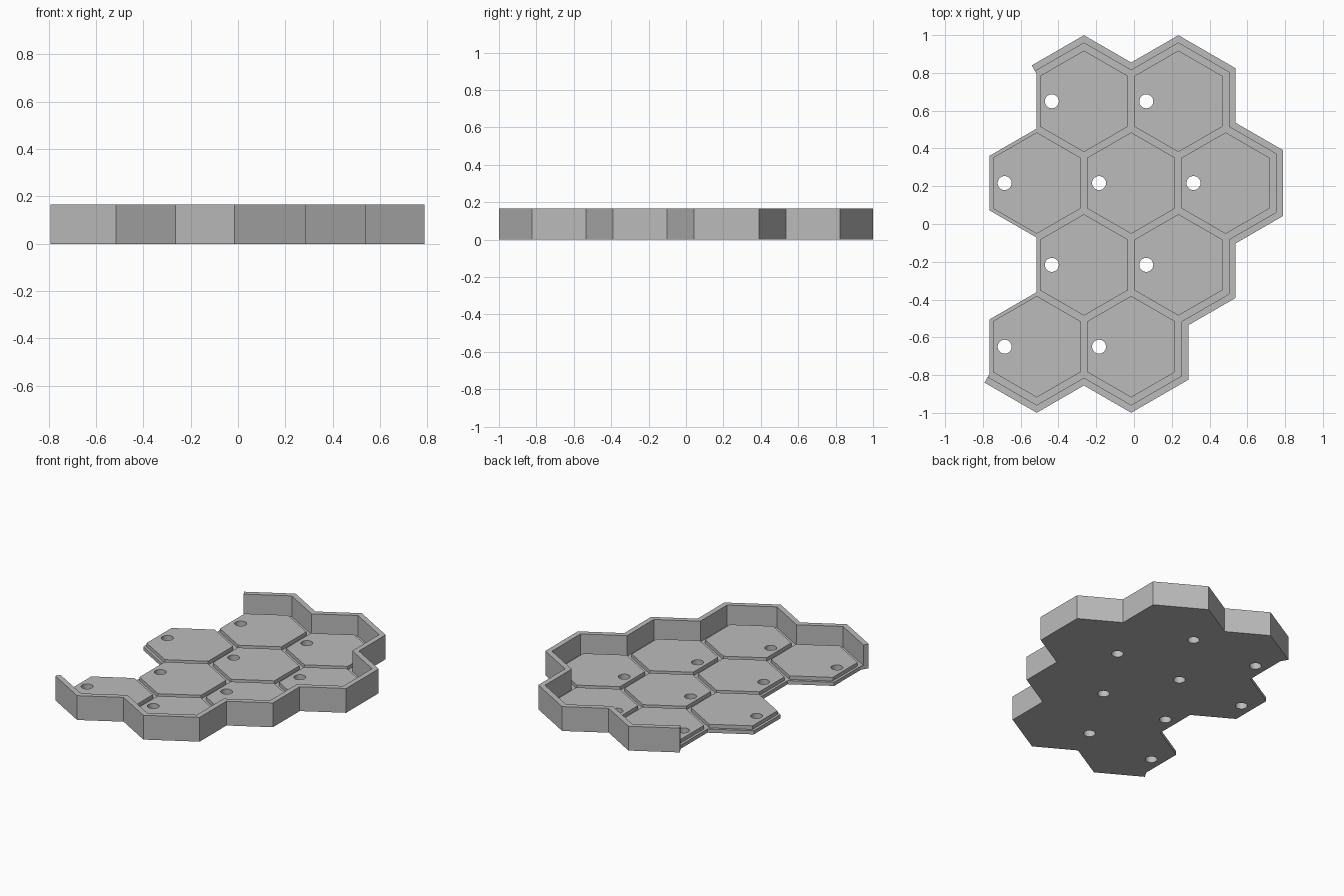
import bpy, bmesh
from math import cos, sin, radians, sqrt
from mathutils import Vector

cube = bpy.data.objects.get("Cube")
if cube:
    bpy.data.objects.remove(cube, do_unlink=True)

# Main dimensions
PITCH = 0.5
SIDE = PITCH / sqrt(3)
GROOVE = 0.0175          # tile inset, also the clearance before the rim
RIM_OUT = 0.053          # outer face of the rim, beyond the cell edge
BASE_TOP, TILE_TOP, RIM_TOP = 0.025, 0.05, 0.166
HOLE_R, HOLE_SHIFT = 0.037, -0.17
ROW_STARTS = [(-0.265, 2), (-0.515, 3), (-0.265, 2), (-0.515, 2)]

grey = bpy.data.materials.new("matte grey")
grey.use_nodes = True
colour = (0.5, 0.5, 0.5, 1)
grey.diffuse_color = colour
grey.node_tree.nodes["Principled BSDF"].inputs["Base Color"].default_value = colour


def polar(radius, degrees):
    return Vector((cos(radians(degrees)), sin(radians(degrees)))) * radius


def walk(start, headings):
    """Follow cell edges from a start point along the given headings."""
    points = [start]
    for heading in headings:
        points.append(points[-1] + polar(SIDE, heading))
    return points


def offset(points, distance):
    """Shift an open path to its left with mitred corners."""
    normals = [Vector((a.y - b.y, b.x - a.x)).normalized()
               for a, b in zip(points, points[1:])]
    result = []
    for i, p in enumerate(points):
        n1, n2 = normals[max(i - 1, 0)], normals[min(i, len(normals) - 1)]
        result.append(p + (n1 + n2) * distance / (1 + n1.dot(n2)))
    return result


def prisms(name, outlines, bottom, top):
    """Make one object of vertical prisms from flat outlines."""
    bm = bmesh.new()
    for outline in outlines:
        face = bm.faces.new([bm.verts.new((p.x, p.y, bottom)) for p in outline])
        extruded = bmesh.ops.extrude_face_region(bm, geom=[face], use_keep_orig=True)
        verts = [v for v in extruded["geom"] if isinstance(v, bmesh.types.BMVert)]
        bmesh.ops.translate(bm, vec=(0, 0, top - bottom), verts=verts)
    bmesh.ops.recalc_face_normals(bm, faces=bm.faces)
    mesh = bpy.data.meshes.new(name)
    bm.to_mesh(mesh)
    bm.free()
    mesh.materials.append(grey)
    obj = bpy.data.objects.new(name, mesh)
    bpy.context.collection.objects.link(obj)
    return obj


# Cell centres, row by row from the back
centres = [Vector((x + PITCH * i, SIDE * 1.5 * (1.5 - row)))
           for row, (x, count) in enumerate(ROW_STARTS) for i in range(count)]

# Cell boundary: the walled run and the open run on the right-hand side
walled = walk(centres[0] + polar(SIDE, 150),
              [30, -30, 30, -30, -90, -30, -90, -150, -90, -150, -90, -150, 150, -150, 150])
open_run = walk(walled[-1], [90, 30, 90, 150, 90, 30, 90])

# Base plate, raised tiles and surrounding rim
inner, outer = offset(walled, GROOVE), offset(walled, RIM_OUT)
base = prisms("base_plate", [inner + open_run], 0, BASE_TOP)
tile_r = SIDE - GROOVE * 2 / sqrt(3)
tiles = prisms("hex_tiles", [[c + polar(tile_r, 30 + 60 * k) for k in range(6)]
                             for c in centres], BASE_TOP, TILE_TOP)
prisms("rim_wall", [inner + outer[::-1]], 0, RIM_TOP)

# Round holes through every tile and the base
cutter = prisms("hole_cutter", [[c + Vector((HOLE_SHIFT, 0)) + polar(HOLE_R, 360 * k / 32)
                                 for k in range(32)] for c in centres], -0.1, 0.1)
cutter.hide_render = True
for part in (base, tiles):
    mod = part.modifiers.new("holes", "BOOLEAN")
    mod.operation = "DIFFERENCE"
    mod.solver = "EXACT"
    mod.object = cutter
    bpy.ops.object.select_all(action="DESELECT")
    part.select_set(True)
    bpy.context.view_layer.objects.active = part
    bpy.ops.object.modifier_apply(modifier=mod.name)
    bpy.ops.object.shade_smooth_by_angle(angle=radians(30))
bpy.data.objects.remove(cutter, do_unlink=True)
